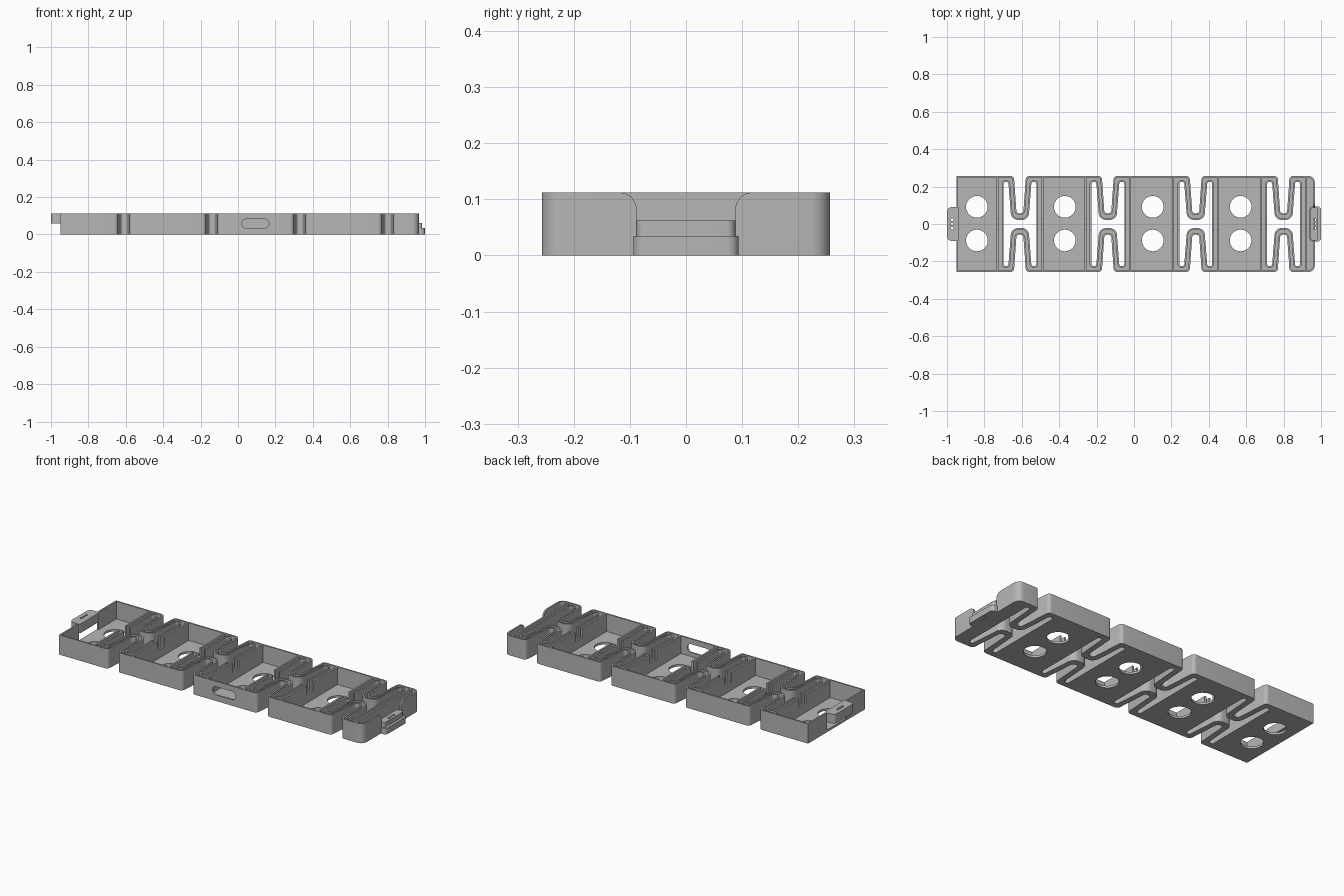
import bpy, bmesh, math
from mathutils import Vector

if "Cube" in bpy.data.objects:
    bpy.data.objects.remove(bpy.data.objects["Cube"])

HEIGHT, FLOOR, WALL, HALF = 0.112, 0.012, 0.009, 0.257
PITCH = 0.47
SPRINGS = [-0.61 + PITCH * i for i in range(4)]
TRAYS = [-0.84 + PITCH * i for i in range(4)]

grey = bpy.data.materials.new("matte grey")
grey.use_nodes = True
grey.diffuse_color = (0.47, 0.47, 0.47, 1)
grey.node_tree.nodes["Principled BSDF"].inputs["Base Color"].default_value = (0.47, 0.47, 0.47, 1)


def rounded(corners, steps=8):
    """Closed outline from (x, y, radius) corners."""
    out = []
    n = len(corners)
    for i, (x, y, r) in enumerate(corners):
        p = Vector((x, y))
        if r == 0:
            out.append(p)
            continue
        a = (Vector(corners[i - 1][:2]) - p).normalized()
        b = (Vector(corners[(i + 1) % n][:2]) - p).normalized()
        half = a.angle(b) / 2
        centre = p + (a + b).normalized() * r / math.sin(half)
        start = p + a * r / math.tan(half) - centre
        end = p + b * r / math.tan(half) - centre
        turn = math.atan2(start.x * end.y - start.y * end.x, start.dot(end))
        for k in range(steps + 1):
            t = turn * k / steps
            c, s = math.cos(t), math.sin(t)
            out.append(centre + Vector((start.x * c - start.y * s, start.x * s + start.y * c)))
    return out


def inset(loop, d):
    """Shift a counter-clockwise outline inward by d (outward if negative)."""
    out = []
    for i, p in enumerate(loop):
        a = (p - loop[i - 1]).normalized()
        b = (loop[(i + 1) % len(loop)] - p).normalized()
        na, nb = Vector((-a.y, a.x)), Vector((-b.y, b.x))
        out.append(p + (na + nb) * d / (1 + na.dot(nb)))
    return out


def circle(x, y, r, n=32):
    return [Vector((x + r * math.cos(math.tau * k / n), y + r * math.sin(math.tau * k / n))) for k in range(n)]


def box_loop(x0, x1, y0, y1, r=0):
    return rounded([(x0, y0, r), (x1, y0, r), (x1, y1, r), (x0, y1, r)])


def slab(name, loops, lo, hi, plane="XY"):
    """Fill nested outlines and extrude them from lo to hi across the plane."""
    curve = bpy.data.curves.new(name, "CURVE")
    curve.dimensions = "2D"
    curve.fill_mode = "BOTH"
    curve.extrude = (hi - lo) / 2
    for loop in loops:
        s = curve.splines.new("POLY")
        s.points.add(len(loop) - 1)
        for q, p in zip(s.points, loop):
            q.co = (p.x, p.y, 0, 1)
        s.use_cyclic_u = True
    temp = bpy.data.objects.new(name + " outline", curve)
    bpy.context.collection.objects.link(temp)
    dg = bpy.context.evaluated_depsgraph_get()
    mesh = bpy.data.meshes.new_from_object(temp.evaluated_get(dg))
    bpy.data.objects.remove(temp)
    bm = bmesh.new()
    bm.from_mesh(mesh)
    bmesh.ops.remove_doubles(bm, verts=bm.verts, dist=1e-5)
    for v in bm.verts:
        u, w, h = v.co.x, v.co.y, v.co.z + (lo + hi) / 2
        v.co = {"XY": (u, w, h), "YZ": (h, u, w), "XZ": (u, h, w)}[plane]
    bmesh.ops.recalc_face_normals(bm, faces=bm.faces)
    bm.to_mesh(mesh)
    bm.free()
    mesh.materials.clear()
    mesh.materials.append(grey)
    obj = bpy.data.objects.new(name, mesh)
    bpy.context.collection.objects.link(obj)
    return obj


def activate(obj):
    bpy.ops.object.select_all(action="DESELECT")
    obj.select_set(True)
    bpy.context.view_layer.objects.active = obj


def cut(obj, cutter):
    mod = obj.modifiers.new("cut", "BOOLEAN")
    mod.operation, mod.solver, mod.object = "DIFFERENCE", "EXACT", cutter
    activate(obj)
    bpy.ops.object.modifier_apply(modifier=mod.name)
    bpy.data.objects.remove(cutter)


# Plan outline with a tapered notch at each spring, front and back
side = [(-0.95, -HALF, 0)]
for c in SPRINGS:
    side += [(c - 0.032, -HALF, 0.02), (c - 0.018, -0.057, 0.016),
             (c + 0.018, -0.057, 0.016), (c + 0.032, -HALF, 0.02)]
side.append((0.967, -HALF, 0.035))
outline = rounded(side + [(x, -y, r) for x, y, r in reversed(side)])

# H-shaped openings that leave the folded spring ribbons
lower = [(-0.088, -0.225, 0.011), (-0.062, -0.225, 0.011), (-0.046, -0.022, 0.038)]
lower += [(-x, y, r) for x, y, r in reversed(lower)]
h_shape = lower + [(x, -y, r) for x, y, r in reversed(lower)]
openings = [rounded([(c + x, y, r) for x, y, r in h_shape]) for c in SPRINGS]

# Floor with two round holes per tray
holes = [circle(x, y, 0.058) for x in TRAYS for y in (-0.088, 0.092)]
floor = slab("floor", [outline] + openings + holes, 0, FLOOR)

# Thin walls following every edge
rims = [inset(o, -WALL) for o in openings]
walls = slab("walls", [outline, inset(outline, WALL)] + openings + rims, FLOOR, HEIGHT)

# Low opening in the left end and flared cutout in the right end
cut(walls, slab("left_cutter", [box_loop(-0.088, 0.088, FLOOR, 0.06)], -0.97, -0.93, "YZ"))
flare = [(0.088, 0.03, 0), (0.088, HEIGHT, 0.03), (0.15, HEIGHT, 0), (0.15, 0.13, 0)]
flare += [(-y, z, r) for y, z, r in reversed(flare)]
cut(walls, slab("right_cutter", [rounded(flare)], 0.95, 0.99, "YZ"))

# Oval port in the front wall of the third tray
cut(walls, slab("port_cutter", [box_loop(0.02, 0.165, 0.034, 0.082, 0.0235)], -0.28, -0.235, "XZ"))

# Partitions between trays and springs, with a wire notch through each
for i, c in enumerate(SPRINGS):
    for sign in (-1, 1):
        x = c + sign * 0.12
        part = slab("partition", [box_loop(x - 0.005, x + 0.005, 0.004 - HALF, HALF - 0.004)], FLOOR, HEIGHT)
        if i == 3 and sign == 1:
            continue
        for target in (part, walls):
            notch = [box_loop(-0.03, 0.03, 0.06, 0.13)]
            ends = sorted((c + sign * 0.08, c + sign * 0.13))
            cut(target, slab("notch_cutter", notch, *ends, "YZ"))

# Raised tab on the left end
pins = (-0.022, 0, 0.022)
tab = [(-1, -0.09, 0.025), (-0.935, -0.09, 0.008), (-0.935, 0.09, 0.008), (-1, 0.09, 0.025)]
slab("end_tab", [rounded(tab)] + [circle(-0.972, y, 0.007, 16) for y in pins], 0.06, HEIGHT)

# Stepped clip on the right end
dots = [circle(0.967, y, 0.007, 16) for y in pins]
slab("clip_base", [box_loop(0.937, 1.0, -0.094, 0.094, 0.02)] + dots, 0, 0.035)
slab("clip_top", [box_loop(0.942, 0.985, -0.088, 0.088, 0.015)] + dots, 0.035, 0.062)

for obj in list(bpy.context.scene.objects):
    if obj.type == "MESH" and grey.name in obj.data.materials:
        activate(obj)
        bpy.ops.object.shade_smooth_by_angle()
